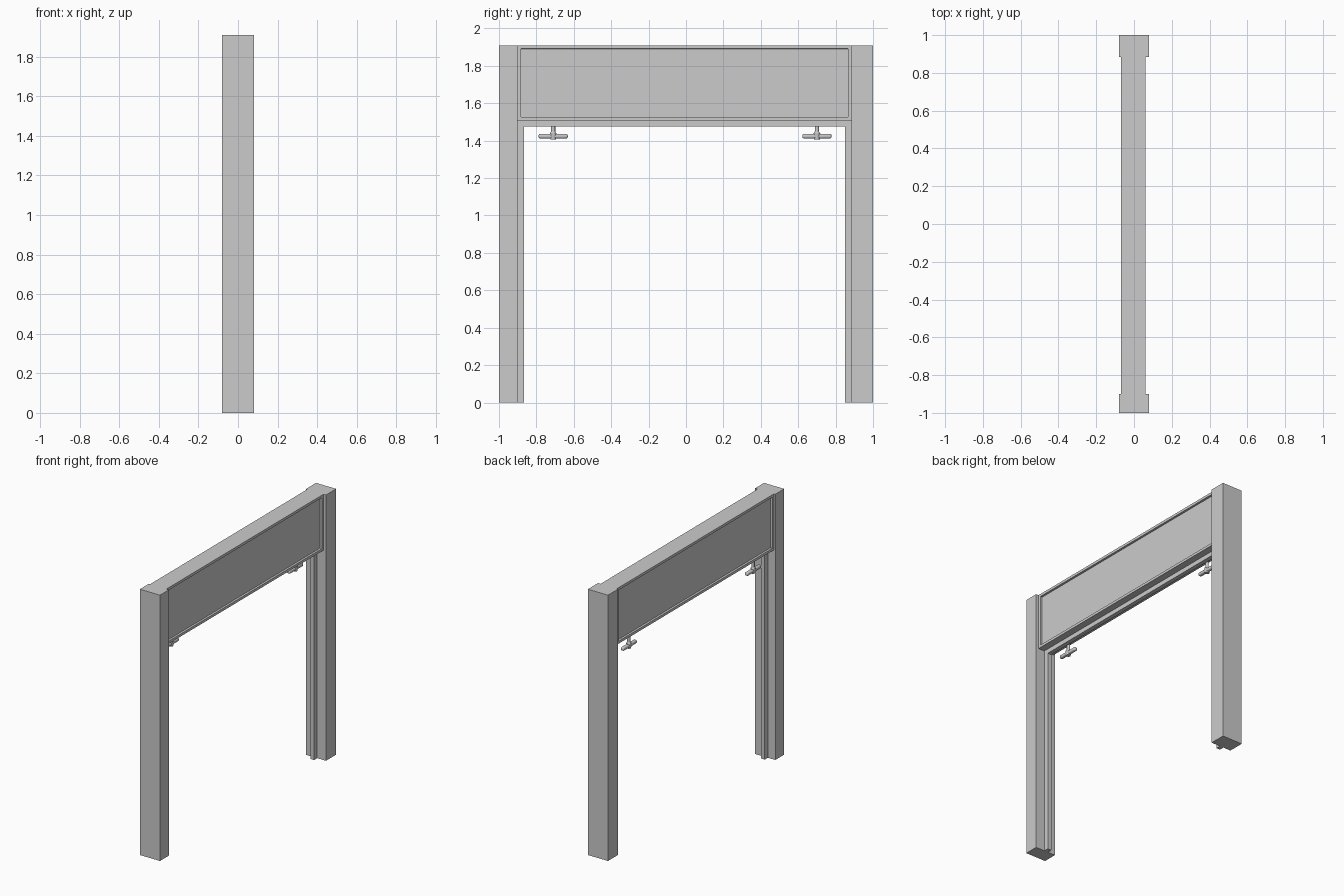
import bpy, bmesh
from mathutils import Matrix

cube = bpy.data.objects.get("Cube")
if cube:
    bpy.data.objects.remove(cube, do_unlink=True)

grey = bpy.data.materials.new("light grey")
grey.use_nodes = True
grey.diffuse_color = (0.6, 0.6, 0.6, 1)
grey.node_tree.nodes["Principled BSDF"].inputs["Base Color"].default_value = (0.6, 0.6, 0.6, 1)


def finish(name, bm):
    bmesh.ops.recalc_face_normals(bm, faces=bm.faces)
    mesh = bpy.data.meshes.new(name)
    bm.to_mesh(mesh)
    bm.free()
    mesh.materials.append(grey)
    obj = bpy.data.objects.new(name, mesh)
    bpy.context.collection.objects.link(obj)
    return obj


def add_box(bm, x, y, z):
    """Add a box given its (low, high) range on each axis."""
    centre = [(a + b) / 2 for a, b in (x, y, z)]
    size = [b - a for a, b in (x, y, z)]
    matrix = Matrix.Translation(centre) @ Matrix.Diagonal((*size, 1))
    return bmesh.ops.create_cube(bm, size=1, matrix=matrix)["verts"]


def box(name, x, y, z):
    bm = bmesh.new()
    add_box(bm, x, y, z)
    return finish(name, bm)


def add_turned(bm, x, y, low, high, r_low, r_high):
    bmesh.ops.create_cone(
        bm, cap_ends=True, segments=20, radius1=r_low, radius2=r_high,
        depth=high - low, matrix=Matrix.Translation((x, y, (low + high) / 2)))


TOP, HEAD = 1.91, 1.507
FRONT, BACK = -0.9, 0.885
STOP_X = (-0.02, 0.01)
STOP_Z = 1.475

# Posts
box("front_post", (-0.08, 0.08), (-1, FRONT), (0, TOP))
box("back_post", (-0.08, 0.08), (BACK, 1), (0, TOP))

# Header box with a recessed panel on both broad sides
bm = bmesh.new()
add_box(bm, (-0.07, 0.06), (FRONT, BACK), (HEAD, TOP))
bm.normal_update()
sides = [f for f in bm.faces if abs(f.normal.x) > 0.9]
bmesh.ops.inset_individual(bm, faces=sides, thickness=0.026, depth=0)
bmesh.ops.inset_individual(bm, faces=sides, thickness=0.0005, depth=-0.015)
finish("header_panel", bm)

# Narrow stop lining the opening
box("front_stop", STOP_X, (FRONT, -0.865), (0, HEAD))
box("back_stop", STOP_X, (0.85, BACK), (0, HEAD))
box("head_stop", STOP_X, (-0.865, 0.85), (STOP_Z, HEAD))

# T-shaped handles hanging under the header
HX = -0.036
for name, y in (("front_handle", -0.71), ("back_handle", 0.70)):
    bm = bmesh.new()
    bar = add_box(bm, (HX - 0.013, HX + 0.013), (y - 0.078, y + 0.078), (1.412, 1.437))
    edges = {e for v in bar for e in v.link_edges}
    bmesh.ops.bevel(bm, geom=list(edges), offset=0.009, segments=3,
                    profile=0.5, affect='EDGES')
    add_turned(bm, HX, y, 1.405, 1.44, 0.015, 0.018)
    add_turned(bm, HX, y, 1.435, 1.45, 0.018, 0.011)
    add_turned(bm, HX, y, 1.445, HEAD, 0.011, 0.011)
    add_turned(bm, HX, y, 1.499, HEAD, 0.016, 0.016)
    handle = finish(name, bm)
    bpy.ops.object.select_all(action='DESELECT')
    handle.select_set(True)
    bpy.context.view_layer.objects.active = handle
    bpy.ops.object.shade_smooth_by_angle()
